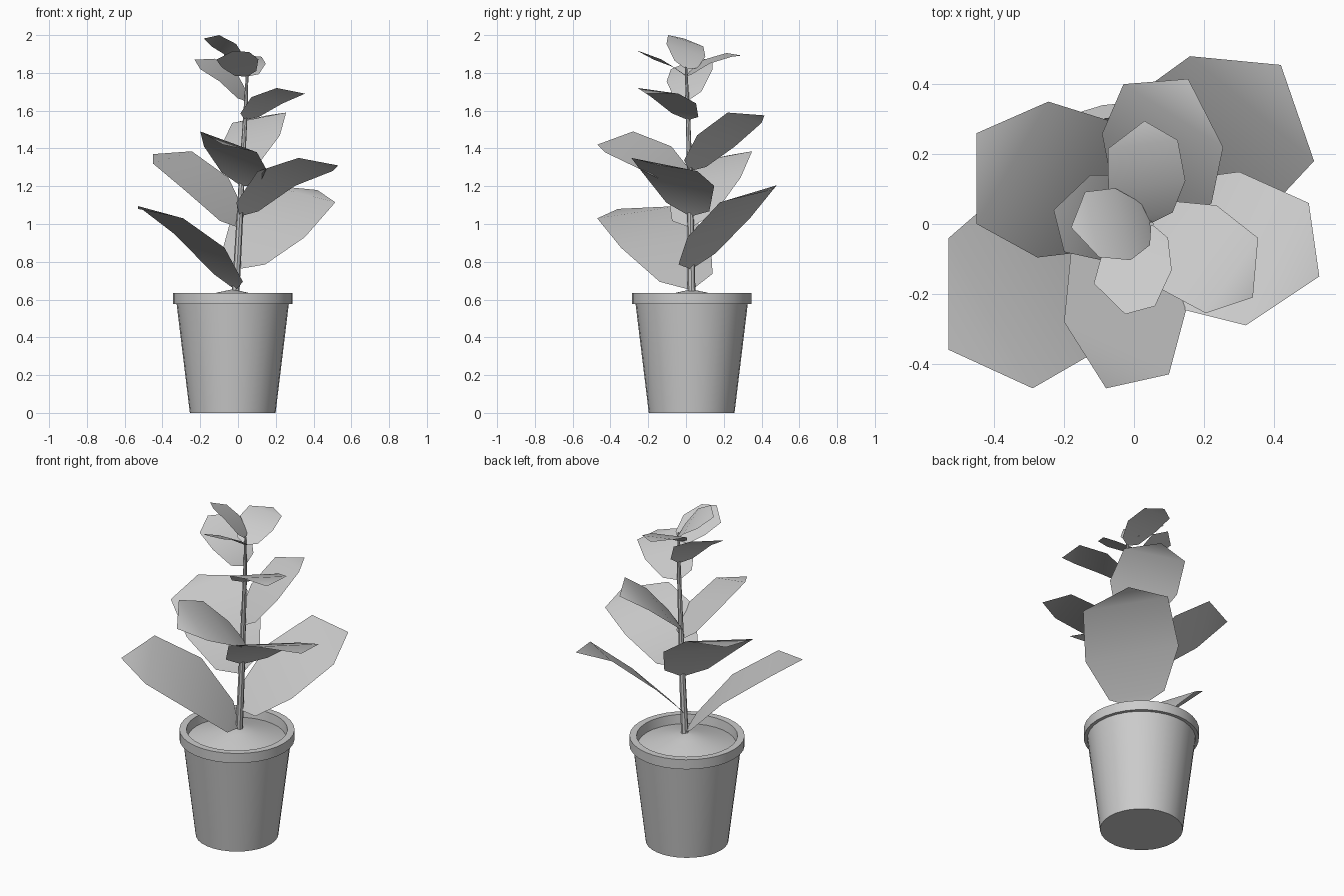
import bpy, math
from mathutils import Vector

if "Cube" in bpy.data.objects:
    bpy.data.objects.remove(bpy.data.objects["Cube"])

PX, PY = -0.03, 0.03   # pot centre


def make(name, verts, faces, angle=35):
    me = bpy.data.meshes.new(name)
    me.from_pydata([tuple(v) for v in verts], [], faces)
    me.validate()
    ob = bpy.data.objects.new(name, me)
    bpy.context.collection.objects.link(ob)
    bpy.ops.object.select_all(action='DESELECT')
    ob.select_set(True)
    bpy.context.view_layer.objects.active = ob
    bpy.ops.object.shade_smooth_by_angle(angle=math.radians(angle))
    return ob


def rings(name, centres, radii, n, cap_start=False, cap_end=False):
    """Stack of horizontal circles joined into a skin."""
    verts, faces = [], []
    for c, r in zip(centres, radii):
        for i in range(n):
            a = 2 * math.pi * i / n
            verts.append((c[0] + r * math.cos(a), c[1] + r * math.sin(a), c[2]))
    for k in range(len(radii) - 1):
        for i in range(n):
            j = (i + 1) % n
            faces.append((k * n + i, k * n + j, (k + 1) * n + j, (k + 1) * n + i))
    if cap_start:
        faces.append(tuple(reversed(range(n))))
    if cap_end:
        faces.append(tuple(range(len(verts) - n, len(verts))))
    return make(name, verts, faces)


# Pot with overhanging rim and inner wall
prof = [(0.227, 0), (0.297, 0.577), (0.316, 0.577), (0.316, 0.635),
        (0.277, 0.635), (0.268, 0.56)]
rings("pot", [(PX + 0.002, PY, z) for r, z in prof], [r for r, z in prof], 32, cap_start=True)

# Soil mound
soil = [(0.275, 0.58), (0.18, 0.608), (0.08, 0.637), (0.01, 0.652)]
rings("soil", [(PX, PY, z) for r, z in soil], [r for r, z in soil], 32, cap_end=True)

# Stem
PATH = [(-0.015, 0.03, 0.60), (0.005, 0.025, 0.95), (0.02, 0.02, 1.25),
        (0.04, 0.01, 1.6), (0.05, 0.0, 1.83)]
rings("stem", PATH, [0.021, 0.018, 0.015, 0.011, 0.006], 8, True, True)


def stem_at(z):
    for a, b in zip(PATH, PATH[1:]):
        if z <= b[2]:
            return Vector(a).lerp(Vector(b), (z - a[2]) / (b[2] - a[2]))
    return Vector(PATH[-1])


def leaf(name, zb, left, right, tip, z2):
    """Leaf from the stem at height zb; left and right are the outer corners
    beside the tip, z2 the height of the leaf's widest part."""
    base, left, right = stem_at(zb), Vector(left), Vector(right)
    mid3, half = (left + right) / 2, (left - right) / 2
    verts = [base]
    for t, w, z in ((0.10, 0.65, zb + 0.25 * (z2 - zb)), (0.48, 1.1, z2), (1, 1, mid3.z)):
        mid = base.lerp(mid3, t)
        mid.z = z
        verts += [mid + half * w, mid - half * w]
    verts.append(Vector(tip))
    make(name, verts, [(0, 2, 1), (1, 2, 4, 3), (3, 4, 6, 5), (5, 6, 7)], 80)


# Leaves from bottom to top: stem height, left corner, right corner, tip, mid height
LEAVES = [
    (0.65, (-0.29, -0.47, 1.03), (-0.53, -0.04, 1.095), (-0.53, -0.36, 1.08), 0.91),
    (0.76, (0.16, 0.48, 1.205), (0.515, 0.18, 1.115), (0.42, 0.455, 1.18), 0.98),
    (0.98, (-0.45, 0.0, 1.32), (-0.245, 0.35, 1.385), (-0.45, 0.26, 1.37), 1.21),
    (1.04, (0.50, 0.06, 1.28), (0.32, -0.29, 1.35), (0.53, -0.15, 1.31), 1.24),
    (1.20, (0.10, -0.43, 1.38), (-0.20, -0.28, 1.49), (-0.08, -0.47, 1.42), 1.35),
    (1.28, (-0.03, 0.40, 1.535), (0.255, 0.22, 1.59), (0.155, 0.415, 1.575), 1.44),
    (1.55, (0.355, -0.04, 1.69), (0.205, -0.255, 1.72), (0.34, -0.21, 1.69), 1.655),
    (1.65, (-0.20, -0.08, 1.82), (-0.125, 0.14, 1.875), (-0.23, 0.04, 1.87), 1.785),
    (1.78, (-0.075, 0.215, 1.905), (0.125, 0.24, 1.885), (0.03, 0.295, 1.892), 1.86),
    (1.78, (0.06, -0.235, 1.91), (-0.115, -0.17, 1.87), (-0.025, -0.258, 1.917), 1.85),
    (1.82, (-0.10, -0.095, 2.0), (-0.14, 0.092, 1.94), (-0.18, -0.01, 1.982), 1.92),
]
for i, args in enumerate(LEAVES):
    leaf("leaf_%02d" % (i + 1), *args)
